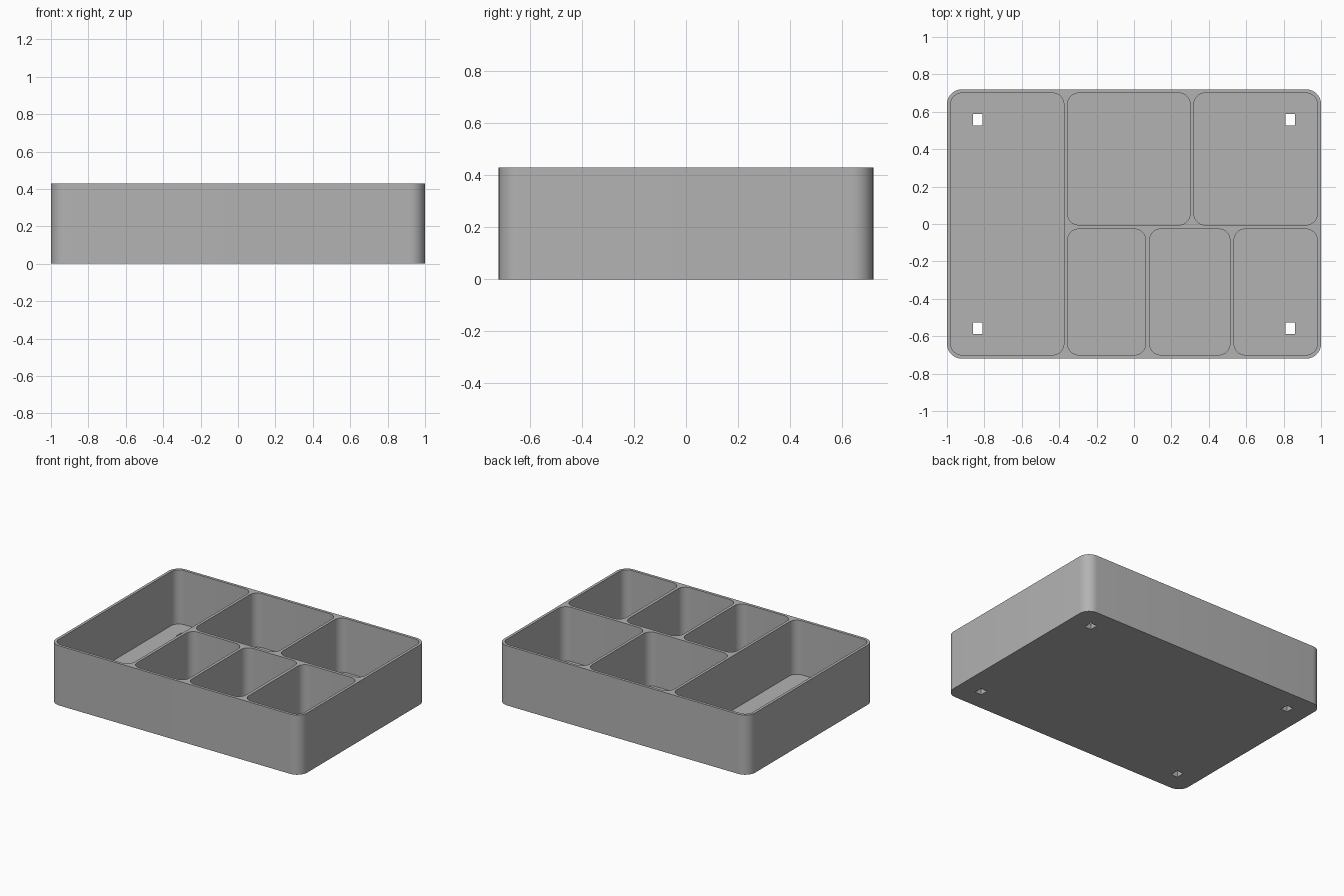
import bpy, bmesh
from math import radians, pi, cos, sin

HEIGHT, FLOOR, SEGMENTS = 0.43, 0.04, 10

default = bpy.data.objects.get("Cube")
if default:
    bpy.data.objects.remove(default, do_unlink=True)

# One grey plastic for the whole tray
grey = bpy.data.materials.new("grey_plastic")
grey.use_nodes = True
colour = (0.45, 0.45, 0.45, 1)
grey.diffuse_color = colour
grey.node_tree.nodes["Principled BSDF"].inputs["Base Color"].default_value = colour


def rounded_box(name, x0, x1, y0, y1, z0, z1, radius=0.0):
    """Upright block with rounded vertical corners."""
    bm = bmesh.new()
    corners = [(x1 - radius, y1 - radius), (x0 + radius, y1 - radius),
               (x0 + radius, y0 + radius), (x1 - radius, y0 + radius)]
    steps = SEGMENTS if radius else 0
    ring = []
    for quarter, (cx, cy) in enumerate(corners):
        for i in range(steps + 1):
            a = pi / 2 * (quarter + i / max(steps, 1))
            ring.append(bm.verts.new((cx + radius * cos(a), cy + radius * sin(a), z0)))
    base = bm.faces.new(ring)
    top = bmesh.ops.extrude_face_region(bm, geom=[base])["geom"]
    bmesh.ops.translate(bm, vec=(0, 0, z1 - z0),
                        verts=[v for v in top if isinstance(v, bmesh.types.BMVert)])
    bmesh.ops.recalc_face_normals(bm, faces=bm.faces)
    mesh = bpy.data.meshes.new(name)
    bm.to_mesh(mesh)
    bm.free()
    mesh.materials.append(grey)
    obj = bpy.data.objects.new(name, mesh)
    bpy.context.collection.objects.link(obj)
    return obj


# Outer body
tray = rounded_box("divided_tray", -1, 1, -0.72, 0.72, 0, HEIGHT, 0.08)

# Compartments: full-depth left column, two at the back, three at the front
back, front = (-0.005, 0.70), (-0.70, -0.027)
compartments = [
    (-0.98, -0.375, front[0], back[1]),
    (-0.355, 0.30, *back),
    (0.32, 0.98, *back),
    (-0.355, 0.062, *front),
    (0.083, 0.513, *front),
    (0.535, 0.98, *front),
]
cutters = [rounded_box("compartment_cutter", *c, FLOOR, HEIGHT + 0.1, 0.06)
           for c in compartments]

# Square holes through the floor near the corners
for sx in (-1, 1):
    for sy in (-1, 1):
        x, y = sx * 0.836, sy * 0.557
        cutters.append(rounded_box("hole_cutter", x - 0.026, x + 0.026,
                                   y - 0.03, y + 0.03, -0.1, FLOOR + 0.1))

# Carve the body
bpy.context.view_layer.objects.active = tray
for cutter in cutters:
    cutter.hide_render = True
    mod = tray.modifiers.new("carve", "BOOLEAN")
    mod.operation, mod.solver, mod.object = "DIFFERENCE", "EXACT", cutter
    bpy.ops.object.modifier_apply(modifier=mod.name)
    bpy.data.objects.remove(cutter, do_unlink=True)

# Smooth the rounded corners, keep the rims sharp
bpy.ops.object.select_all(action="DESELECT")
tray.select_set(True)
bpy.ops.object.shade_smooth_by_angle(angle=radians(30))
